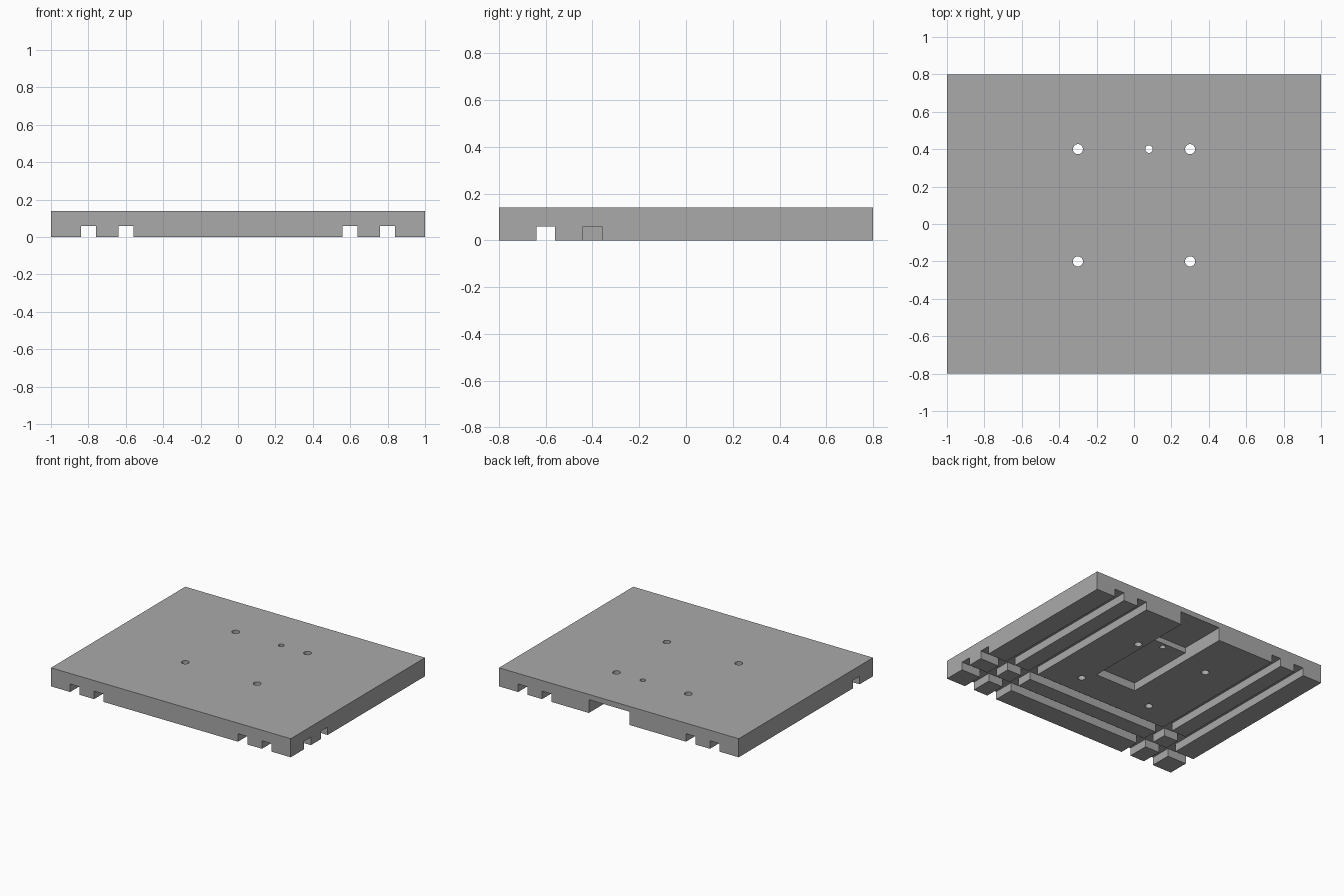
import bpy

cube = bpy.data.objects.get("Cube")
if cube:
    bpy.data.objects.remove(cube, do_unlink=True)

grey = bpy.data.materials.new("plain_grey")
grey.use_nodes = True
colour = (0.4, 0.4, 0.4, 1)
grey.diffuse_color = colour
grey.node_tree.nodes["Principled BSDF"].inputs["Base Color"].default_value = colour


def box(name, x, y, z):
    """Box spanning the given (low, high) ranges."""
    spans = (x, y, z)
    bpy.ops.mesh.primitive_cube_add(size=1, location=[(a + b) / 2 for a, b in spans])
    ob = bpy.context.object
    ob.name = name
    ob.scale = [b - a for a, b in spans]
    bpy.ops.object.transform_apply(location=True, rotation=False, scale=True)
    ob.data.materials.append(grey)
    return ob


def cut(body, cutter):
    """Subtract the cutter from the body, then discard it."""
    mod = body.modifiers.new("cut", "BOOLEAN")
    mod.operation = "DIFFERENCE"
    mod.solver = "EXACT"
    mod.object = cutter
    bpy.context.view_layer.objects.active = body
    bpy.ops.object.modifier_apply(modifier=mod.name)
    bpy.data.objects.remove(cutter, do_unlink=True)


def hole(body, x, y, radius):
    bpy.ops.mesh.primitive_cylinder_add(vertices=24, radius=radius, depth=1, location=(x, y, 0))
    cutter = bpy.context.object
    cutter.data.materials.append(grey)
    cut(body, cutter)


plate = box("base_plate", (-1, 1), (-0.8, 0.8), (0, 0.14))
HALF, DEPTH, OUT = 0.04, 0.06, 1.2

# Lengthwise grooves under both sides
for x in (-0.8, -0.6, 0.6, 0.8):
    cut(plate, box("groove", (x - HALF, x + HALF), (-OUT, OUT), (-OUT, DEPTH)))

# Crosswise grooves near the front; the inner one stops short of one edge
for y, start in ((-0.6, -OUT), (-0.4, -0.84)):
    cut(plate, box("groove", (start, OUT), (y - HALF, y + HALF), (-OUT, DEPTH)))

# Stepped pocket open at the back
cut(plate, box("pocket", (-0.09, 0.25), (-0.1, OUT), (-OUT, DEPTH)))
cut(plate, box("deep_pocket", (-0.09, 0.25), (0.44, OUT), (-OUT, 0.1)))

# Screw holes and cable hole
for x in (-0.3, 0.3):
    for y in (-0.2, 0.4):
        hole(plate, x, y, 0.027)
hole(plate, 0.08, 0.4, 0.02)
